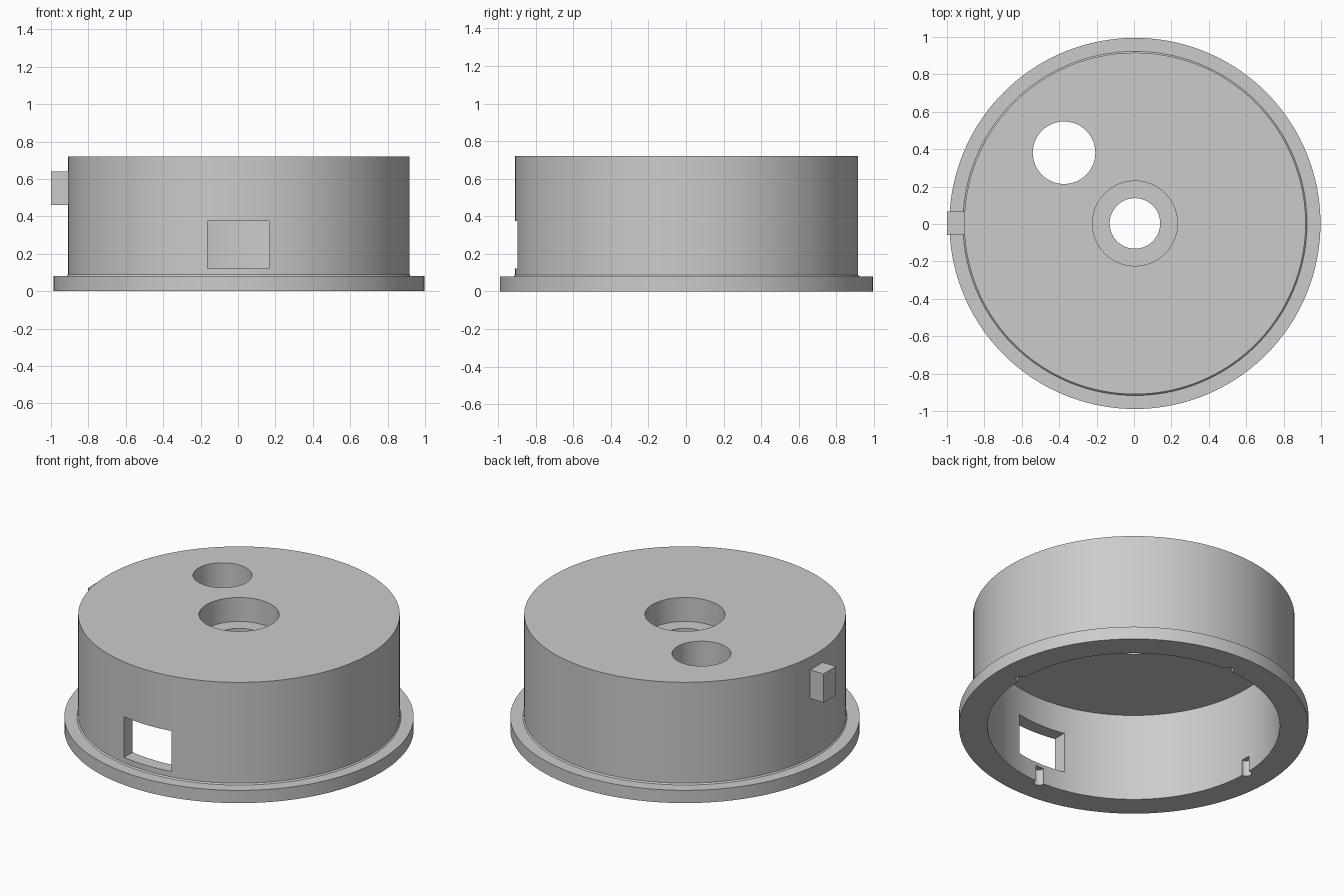
import bpy, bmesh, math
from mathutils import Matrix, Vector

if "Cube" in bpy.data.objects:
    bpy.data.objects.remove(bpy.data.objects["Cube"])

CX, CY = 0.005, 0.003
SEGMENTS = 144

grey = bpy.data.materials.new("plain grey")
grey.use_nodes = True
grey.diffuse_color = (0.6, 0.6, 0.6, 1)
grey.node_tree.nodes["Principled BSDF"].inputs["Base Color"].default_value = (0.6, 0.6, 0.6, 1)


def make_object(name, bm):
    bmesh.ops.recalc_face_normals(bm, faces=bm.faces)
    mesh = bpy.data.meshes.new(name)
    bm.to_mesh(mesh)
    bm.free()
    mesh.materials.append(grey)
    obj = bpy.data.objects.new(name, mesh)
    bpy.context.collection.objects.link(obj)
    return obj


def lathe(name, profile):
    """Turn a closed (radius, height) outline into a ring-shaped solid."""
    bm = bmesh.new()
    rings = []
    for i in range(SEGMENTS):
        a = 2 * math.pi * i / SEGMENTS
        rings.append([bm.verts.new((CX + r * math.cos(a), CY + r * math.sin(a), z))
                      for r, z in profile])
    count = len(profile)
    for i, ring in enumerate(rings):
        following = rings[(i + 1) % SEGMENTS]
        for j in range(count):
            k = (j + 1) % count
            bm.faces.new((ring[j], following[j], following[k], ring[k]))
    return make_object(name, bm)


def box(name, low, high):
    low, high = Vector(low), Vector(high)
    bm = bmesh.new()
    matrix = Matrix.Translation((low + high) / 2) @ Matrix.Diagonal((*(high - low), 1))
    bmesh.ops.create_cube(bm, size=1, matrix=matrix)
    return make_object(name, bm)


def cylinder(name, x, y, radius, bottom, top, sides):
    bm = bmesh.new()
    bmesh.ops.create_cone(bm, cap_ends=True, segments=sides, radius1=radius, radius2=radius,
                          depth=top - bottom,
                          matrix=Matrix.Translation((x, y, (bottom + top) / 2)))
    return make_object(name, bm)


def cut(target, cutter):
    cutter.hide_render = True
    bpy.context.view_layer.objects.active = target
    mod = target.modifiers.new("cut", 'BOOLEAN')
    mod.operation = 'DIFFERENCE'
    mod.solver = 'EXACT'
    mod.object = cutter
    bpy.ops.object.modifier_apply(modifier=mod.name)
    bpy.data.objects.remove(cutter)


# Round housing: flange, wall, thick lid with a counterbored centre hole
housing = lathe("housing", [
    (0.83, 0), (0.992, 0), (0.992, 0.08), (0.92, 0.08), (0.913, 0.088),
    (0.913, 0.72), (0.227, 0.72), (0.227, 0.57), (0.135, 0.57),
    (0.135, 0.55), (0.83, 0.55)])

# Offset lid hole and the front window
cut(housing, cylinder("lid_hole_cutter", -0.374, 0.381, 0.167, 0.4, 0.9, 72))
cut(housing, box("window_cutter", (-0.163, -1.2, 0.122), (0.167, -0.6, 0.376)))

# Four screw notches around the inner rim
for i in range(4):
    a = i * math.pi / 2
    cut(housing, cylinder("notch_cutter", CX + 0.835 * math.cos(a), CY + 0.835 * math.sin(a),
                          0.03, -0.1, 0.1, 24))

# Small block on the side wall
box("side_block", (-1, -0.058, 0.46), (-0.88, 0.066, 0.64))

# Smooth the round walls and keep the rims crisp
bpy.ops.object.select_all(action='DESELECT')
housing.select_set(True)
bpy.context.view_layer.objects.active = housing
bpy.ops.object.shade_smooth_by_angle(angle=math.radians(30))
